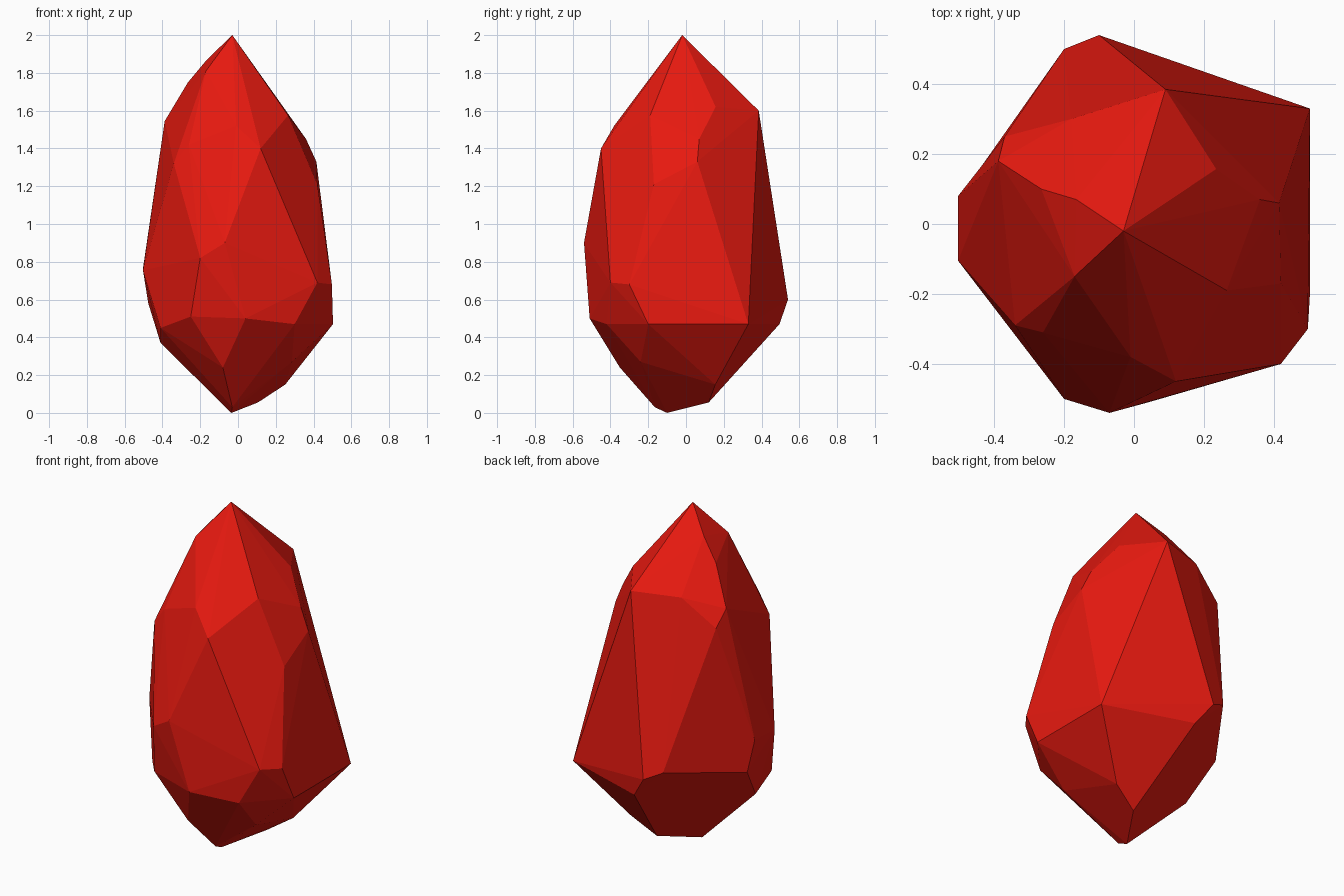
import bpy, bmesh, math

# Facet corners, grouped by the band of the crystal they belong to
tip = [(-.03, -.02, 2), (-.165, .07, 1.87), (-.17, -.15, 1.81), (-.265, .10, 1.75)]
shoulder = [(.09, .385, 1.60), (.235, .157, 1.62), (.36, .07, 1.45), (.415, .06, 1.33),
            (.265, -.19, 1.575), (.42, -.17, 1.21), (.12, -.45, 1.40), (-.01, -.38, 1.52),
            (-.26, -.31, 1.42), (-.34, -.29, 1.32), (-.388, .18, 1.545), (-.37, .25, 1.45),
            (-.18, .30, 1.60)]
girdle = [(-.20, .50, .65), (-.10, .54, .60), (-.01, .495, .47), (.503, .33, .47),
          (.503, -.20, .47), (.497, -.30, .68), (.42, -.40, .69), (.30, -.42, .47),
          (.04, -.51, .50), (-.07, -.54, .90), (-.20, -.50, .82), (-.25, -.42, .51),
          (-.503, -.105, .755), (-.503, .08, .765), (-.475, .11, .58)]
base = [(-.41, -.21, .45), (-.41, -.06, .37), (-.08, -.35, .24), (.285, -.24, .27),
        (.25, .155, .15), (.105, .12, .055), (-.035, -.10, 0), (-.03, -.165, .03)]

# Wrap the corners in a convex shell and merge nearly flat triangles into facets
bm = bmesh.new()
for p in tip + shoulder + girdle + base:
    bm.verts.new(p)
hull = bmesh.ops.convex_hull(bm, input=bm.verts[:])
loose = [v for v in bm.verts if not v.link_faces]
bmesh.ops.delete(bm, geom=loose, context='VERTS')
bmesh.ops.dissolve_limit(bm, angle_limit=math.radians(3), verts=bm.verts[:], edges=bm.edges[:])
bmesh.ops.recalc_face_normals(bm, faces=bm.faces[:])

mesh = bpy.data.meshes.new("crystal")
bm.to_mesh(mesh)
bm.free()
crystal = bpy.data.objects.new("crystal", mesh)
bpy.context.collection.objects.link(crystal)

# Red gem colour
red = bpy.data.materials.new("red")
red.diffuse_color = (0.8, 0.01, 0.005, 1)
mesh.materials.append(red)
